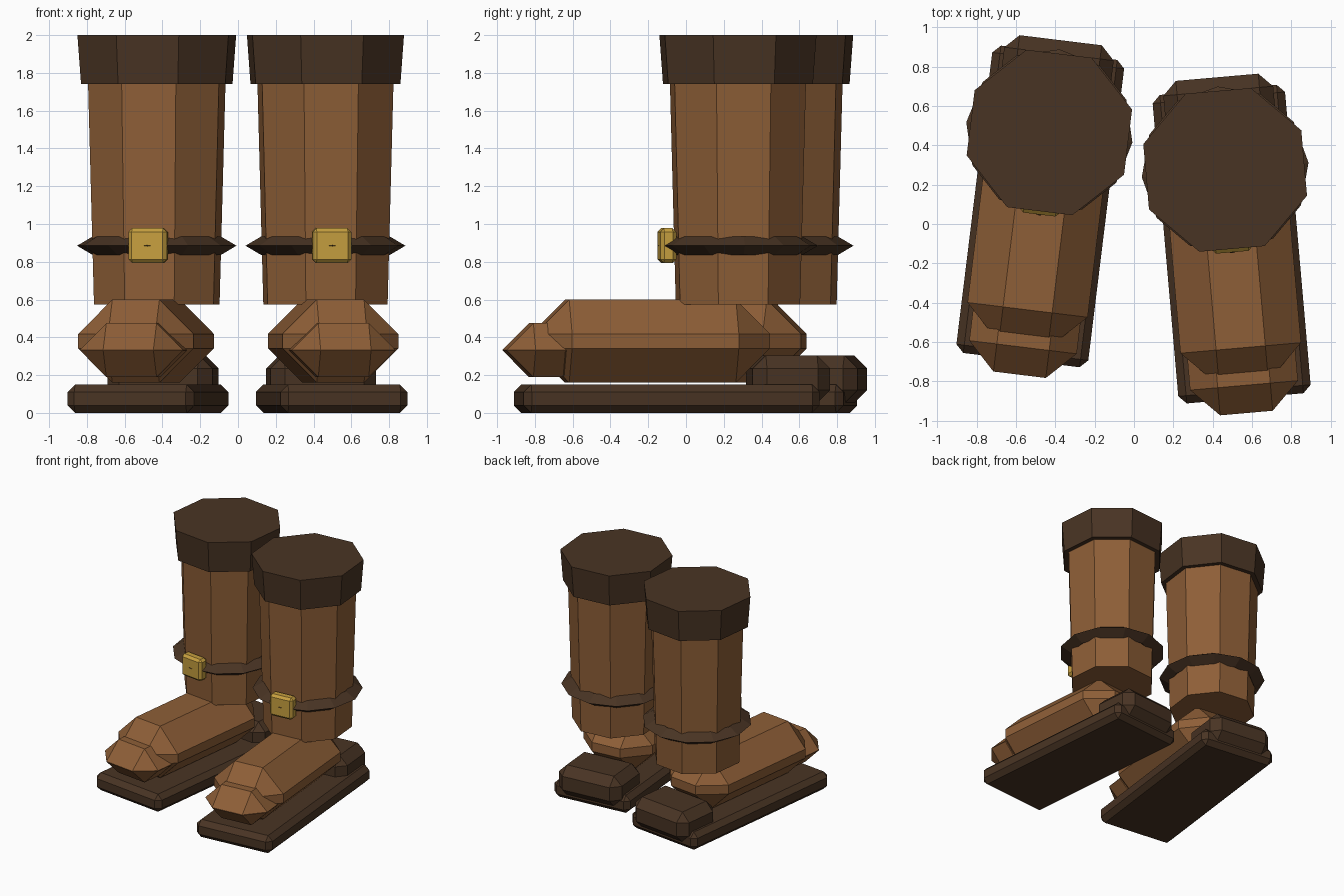
import bpy, bmesh
from math import radians
from mathutils import Matrix, Vector

cube = bpy.data.objects.get("Cube")
if cube:
    bpy.data.objects.remove(cube, do_unlink=True)


def material(name, rgb):
    mat = bpy.data.materials.new(name)
    mat.use_nodes = True
    color = (*rgb, 1)
    mat.diffuse_color = color
    bsdf = next(n for n in mat.node_tree.nodes if n.type == 'BSDF_PRINCIPLED')
    bsdf.inputs["Base Color"].default_value = color
    return mat


LEATHER = material("brown leather", (0.27, 0.113, 0.038))
DARK = material("dark leather", (0.066, 0.034, 0.017))
BRASS = material("brass", (0.57, 0.35, 0.05))


def add_object(name, bm, mat, place):
    mesh = bpy.data.meshes.new(name)
    bm.to_mesh(mesh)
    bm.free()
    mesh.materials.append(mat)
    obj = bpy.data.objects.new(name, mesh)
    obj.matrix_world = place
    bpy.context.collection.objects.link(obj)
    return obj


def block(name, place, mat, width, y_range, z_range, bevel):
    """Box with chamfered edges, centred on the boot's own x axis."""
    (y0, y1), (z0, z1) = y_range, z_range
    bm = bmesh.new()
    bmesh.ops.create_cube(bm, size=1)
    bmesh.ops.scale(bm, verts=bm.verts, vec=(width, y1 - y0, z1 - z0))
    bmesh.ops.translate(bm, verts=bm.verts,
                        vec=(0, (y0 + y1) / 2, (z0 + z1) / 2))
    obj = add_object(name, bm, mat, place)
    mod = obj.modifiers.new("Chamfer", 'BEVEL')
    mod.width = bevel
    mod.segments = 1
    mod.limit_method = 'NONE'


def tube(name, place, mat, r_low, r_high, z0, z1):
    """Tapered octagonal column with a flat side to the front."""
    bm = bmesh.new()
    spin = Matrix.Translation((0, 0, (z0 + z1) / 2)) @ Matrix.Rotation(radians(22.5), 4, 'Z')
    bmesh.ops.create_cone(bm, cap_ends=True, segments=8, radius1=r_low,
                          radius2=r_high, depth=z1 - z0, matrix=spin)
    add_object(name, bm, mat, place)


def strap(name, place, mat, major, thick, half_height, z):
    """Ring with a diamond section, spun around the shaft."""
    bm = bmesh.new()
    section = [bm.verts.new((0, y, h)) for y, h in (
        (-major - thick, z), (-major, z + half_height),
        (-major + thick, z), (-major, z - half_height))]
    edges = [bm.edges.new((section[i], section[(i + 1) % 4])) for i in range(4)]
    bmesh.ops.spin(bm, geom=section + edges, cent=(0, 0, 0), axis=(0, 0, 1),
                   angle=radians(360), steps=12)
    bmesh.ops.remove_doubles(bm, verts=bm.verts, dist=0.0005)
    bmesh.ops.recalc_face_normals(bm, faces=bm.faces)
    add_object(name, bm, mat, place)


def boot(side, x, y, turn):
    place = Matrix.Translation((x, y, 0)) @ Matrix.Rotation(radians(turn), 4, 'Z')
    # Sole and heel
    block(side + "_sole", place, DARK, 0.675, (-1.165, 0.408), (0, 0.15), 0.04)
    block(side + "_heel", place, DARK, 0.56, (0.06, 0.472), (0.05, 0.305), 0.07)
    # Foot
    block(side + "_foot", place, LEATHER, 0.615, (-1.09, 0.16), (0.16, 0.60), 0.182)
    block(side + "_toe_cap", place, LEATHER, 0.55, (-1.24, -0.80), (0.19, 0.475), 0.141)
    # Shaft and cuff
    tube(side + "_shaft", place, LEATHER, 0.345, 0.378, 0.575, 1.76)
    tube(side + "_cuff", place, DARK, 0.416, 0.436, 1.74, 2.0)
    # Strap and buckle
    strap(side + "_strap", place, DARK, 0.34, 0.085, 0.05, 0.885)
    block(side + "_buckle", place, BRASS, 0.205, (-0.42, -0.335), (0.793, 0.978), 0.02)


boot("left", 0.463, 0.275, 5)
boot("right", -0.43, 0.465, -7)
